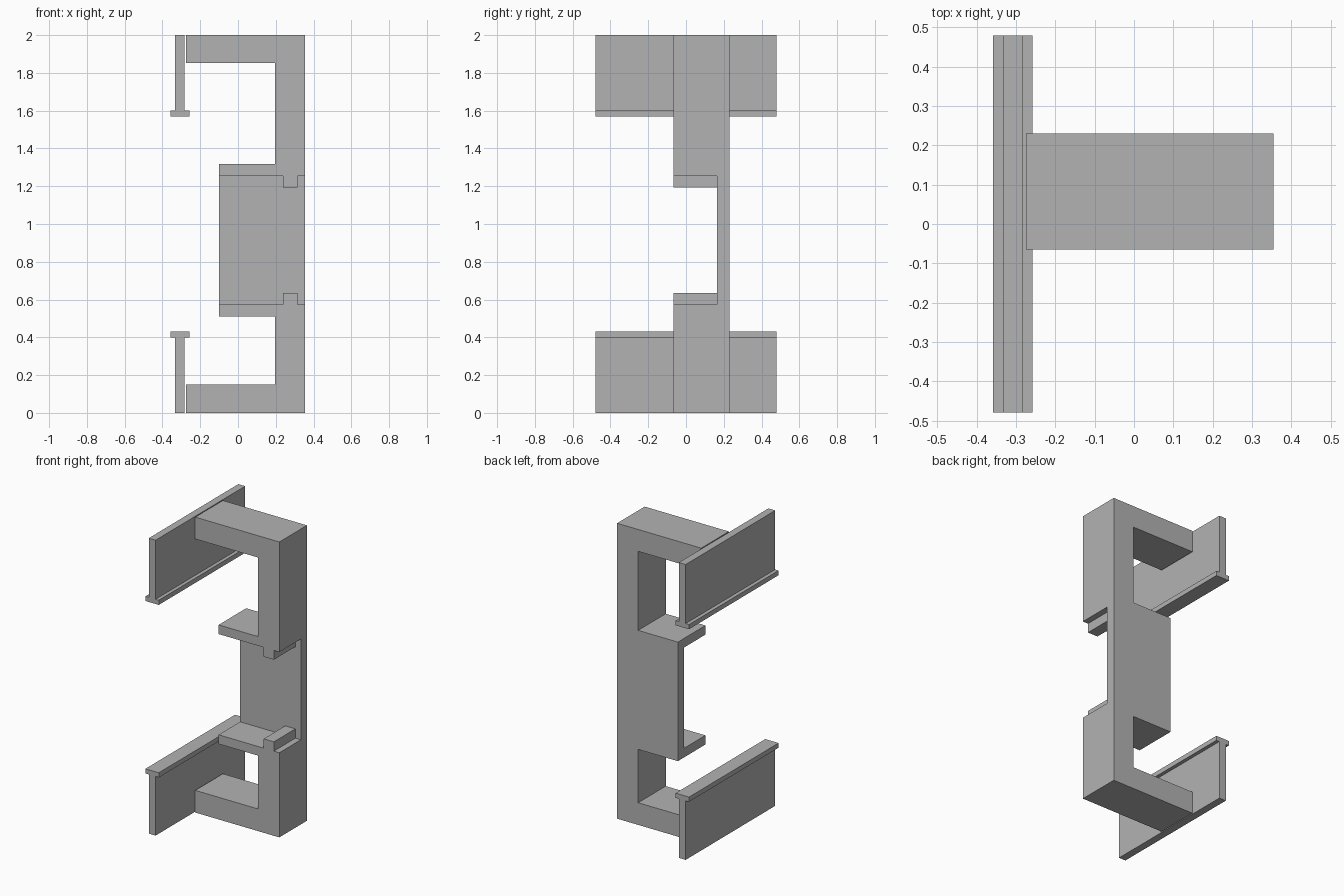
import bpy
import bmesh

if "Cube" in bpy.data.objects:
    bpy.data.objects.remove(bpy.data.objects["Cube"], do_unlink=True)

grey = bpy.data.materials.new("plain_grey")
grey.use_nodes = True
colour = (0.45, 0.45, 0.45, 1)
grey.diffuse_color = colour
grey.node_tree.nodes["Principled BSDF"].inputs["Base Color"].default_value = colour


def extrude_profile(name, points, y0, y1):
    """Extrude a closed x-z outline from y0 to y1."""
    bm = bmesh.new()
    face = bm.faces.new([bm.verts.new((x, y0, z)) for x, z in points])
    grown = bmesh.ops.extrude_face_region(bm, geom=[face])["geom"]
    moved = [g for g in grown if isinstance(g, bmesh.types.BMVert)]
    bmesh.ops.translate(bm, verts=moved, vec=(0, y1 - y0, 0))
    bmesh.ops.recalc_face_normals(bm, faces=bm.faces)
    mesh = bpy.data.meshes.new(name)
    bm.to_mesh(mesh)
    bm.free()
    mesh.materials.append(grey)
    obj = bpy.data.objects.new(name, mesh)
    bpy.context.collection.objects.link(obj)
    return obj


# Bracket: post with two end arms and a wide middle block
arm_x, block_x, inner_x, outer_x = -0.275, -0.1, 0.197, 0.355
front_y, plate_y, back_y = -0.065, 0.165, 0.23
bracket = extrude_profile("bracket", [
    (outer_x, 0), (outer_x, 2), (arm_x, 2), (arm_x, 1.852),
    (inner_x, 1.852), (inner_x, 1.317), (block_x, 1.317), (block_x, 0.511),
    (inner_x, 0.511), (inner_x, 0.15), (arm_x, 0.15), (arm_x, 0)],
    front_y, back_y)

# Channel cut from the front, leaving the back plate, two shelves and their lips
low, high, lip = 0.573, 1.255, 0.063
lip_in, lip_out = 0.238, 0.314
cutter = extrude_profile("channel_cutter", [
    (-0.3, low), (lip_in, low), (lip_in, low + lip), (lip_out, low + lip),
    (lip_out, low), (0.5, low), (0.5, high), (lip_out, high),
    (lip_out, high - lip), (lip_in, high - lip), (lip_in, high), (-0.3, high)],
    front_y - 0.2, plate_y)
cut = bracket.modifiers.new("channel", "BOOLEAN")
cut.operation = "DIFFERENCE"
cut.solver = "EXACT"
cut.object = cutter
bpy.context.view_layer.objects.active = bracket
bracket.select_set(True)
bpy.ops.object.modifier_apply(modifier=cut.name)
bpy.data.objects.remove(cutter, do_unlink=True)

# T-shaped rails at both ends, mirrored about mid height
web = (-0.333, -0.282)
flange = (-0.358, -0.258)
tee = [(web[0], 0), (web[1], 0), (web[1], 0.4), (flange[1], 0.4),
       (flange[1], 0.432), (flange[0], 0.432), (flange[0], 0.4), (web[0], 0.4)]
extrude_profile("lower_rail", tee, -0.479, 0.479)
extrude_profile("upper_rail", [(x, 2 - z) for x, z in tee], -0.479, 0.479)
